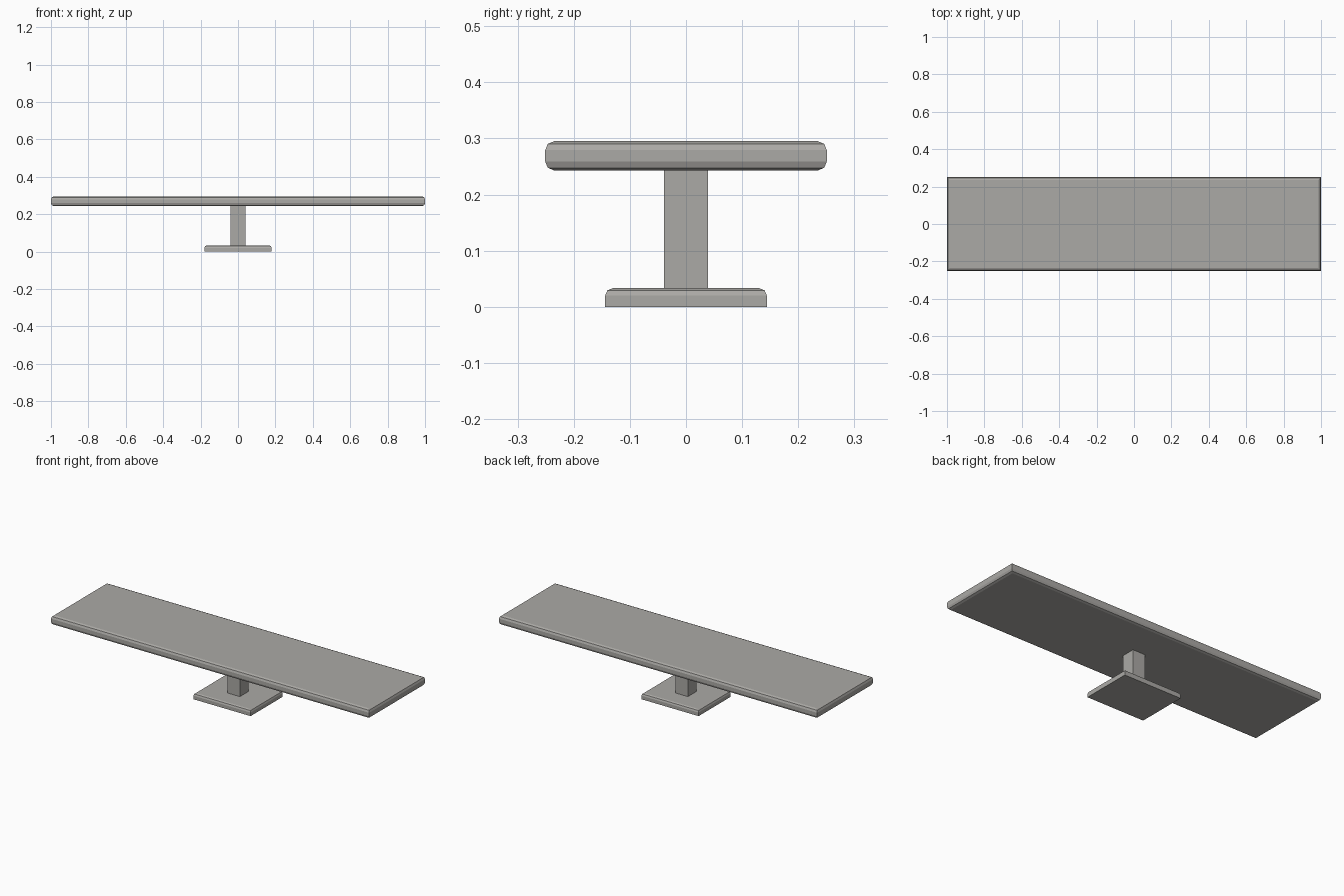
import bpy, bmesh

if "Cube" in bpy.data.objects:
    bpy.data.objects.remove(bpy.data.objects["Cube"])

grey = bpy.data.materials.new("warm grey")
grey.diffuse_color = (0.41, 0.40, 0.38, 1)
grey.use_nodes = True
grey.node_tree.nodes["Principled BSDF"].inputs["Base Color"].default_value = grey.diffuse_color


def block(name, sx, sy, z0, z1, bevel=0.0, round_bottom=False):
    """Box from z0 to z1 with its top (and optionally bottom) rim rounded."""
    bm = bmesh.new()
    bmesh.ops.create_cube(bm, size=1)
    for v in bm.verts:
        v.co.x *= sx
        v.co.y *= sy
        v.co.z = z1 if v.co.z > 0 else z0
    if bevel:
        levels = (z0, z1) if round_bottom else (z1,)
        rim = [e for e in bm.edges
               if any(all(abs(v.co.z - z) < 1e-5 for v in e.verts) for z in levels)]
        bmesh.ops.bevel(bm, geom=rim, offset=bevel, segments=2, profile=0.5,
                        affect='EDGES')
    mesh = bpy.data.meshes.new(name)
    bm.to_mesh(mesh)
    bm.free()
    mesh.materials.append(grey)
    obj = bpy.data.objects.new(name, mesh)
    bpy.context.collection.objects.link(obj)
    return obj


# Foot plate, square post and long top board
block("base", 0.36, 0.288, 0.0, 0.033, bevel=0.013)
block("post", 0.078, 0.078, 0.033, 0.243)
block("top_board", 2.0, 0.502, 0.243, 0.295, bevel=0.016, round_bottom=True)
